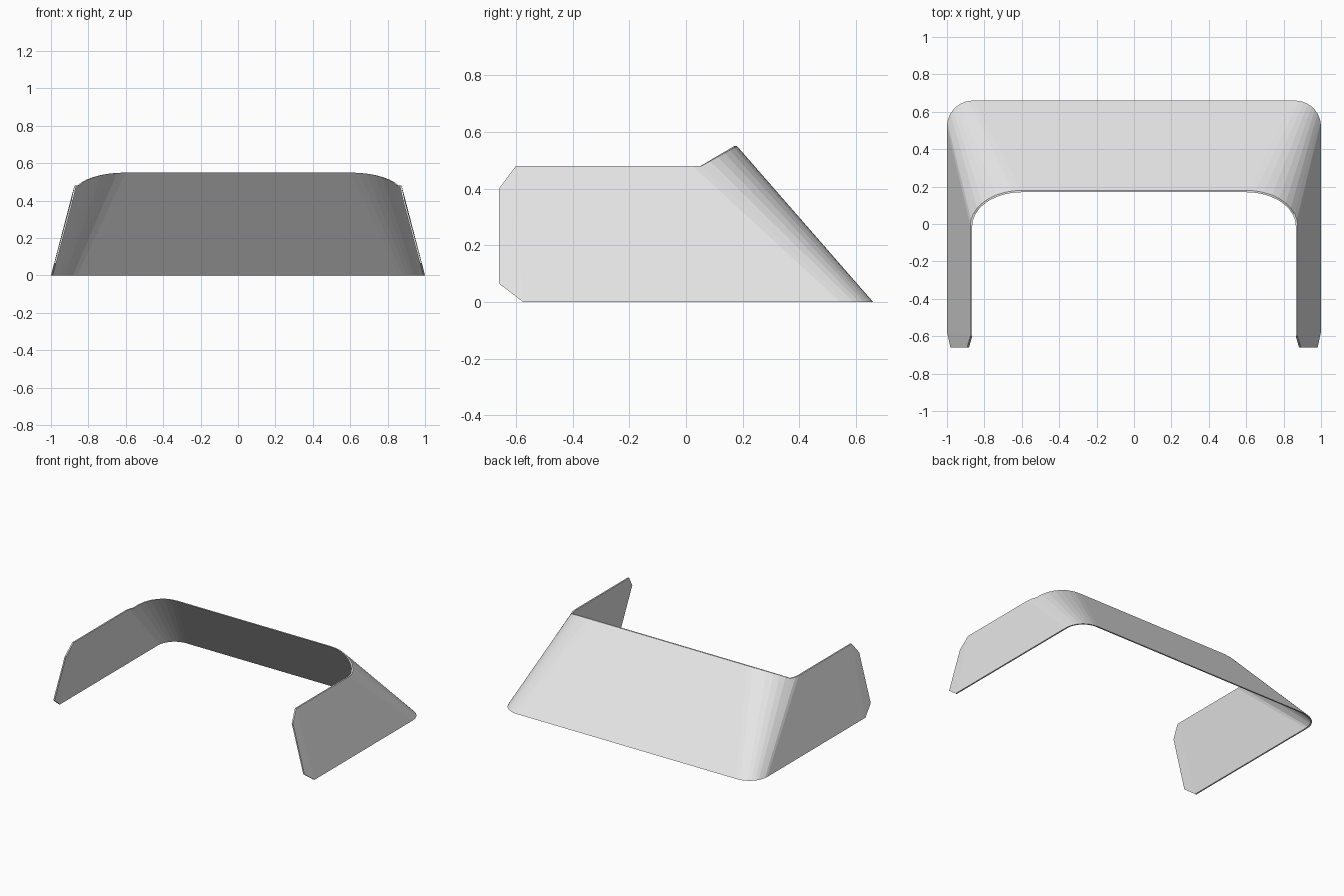
import bpy, bmesh, math

if "Cube" in bpy.data.objects:
    bpy.data.objects.remove(bpy.data.objects["Cube"])

THICK = 0.01
SEGS = 9

grey = bpy.data.materials.new("light grey")
grey.diffuse_color = (0.8, 0.8, 0.8, 1)
grey.use_nodes = True
grey.node_tree.nodes["Principled BSDF"].inputs["Base Color"].default_value = grey.diffuse_color


def arc(cx, cy, rx, ry, t):
    return cx + rx * math.cos(t), cy + ry * math.sin(t)


# Columns of the right half: (bottom point, top point, angle of outward normal)
columns = [((0.982, -0.66, 0.065), (0.892, -0.66, 0.40), 0.0),
           ((1.0, -0.575, 0.0), (0.875, -0.60, 0.48), 0.0)]
for i in range(SEGS + 1):
    t = math.pi / 2 * i / SEGS
    bx, by = arc(0.86, 0.52, 0.14, 0.14, t)
    tx, ty = arc(0.60, -0.01, 0.275, 0.19, t)
    tz = 0.48 + max(0.0, 0.56 * (ty - 0.055))   # raised rear lip
    columns.append(((bx, by, 0.0), (tx, ty, tz), t))

# Mirror the columns to run on around the left half
columns += [((-b[0], b[1], b[2]), (-p[0], p[1], p[2]), math.pi - t)
            for b, p, t in reversed(columns)]

# Thin wraparound shell: outer and inner skins joined along the rim
bm = bmesh.new()
rings = []
for b, p, t in columns:
    dx, dy = THICK * math.cos(t), THICK * math.sin(t)
    ring = [b, p, (p[0] - dx, p[1] - dy, p[2]), (b[0] - dx, b[1] - dy, b[2])]
    rings.append([bm.verts.new(v) for v in ring])
for r, s in zip(rings, rings[1:]):
    for k in range(4):
        n = (k + 1) % 4
        bm.faces.new((r[k], s[k], s[n], r[n]))
bm.faces.new(rings[0])
bm.faces.new(rings[-1])
bmesh.ops.recalc_face_normals(bm, faces=bm.faces)

mesh = bpy.data.meshes.new("wraparound_shell")
bm.to_mesh(mesh)
bm.free()
mesh.materials.append(grey)
shell = bpy.data.objects.new("wraparound_shell", mesh)
bpy.context.collection.objects.link(shell)
